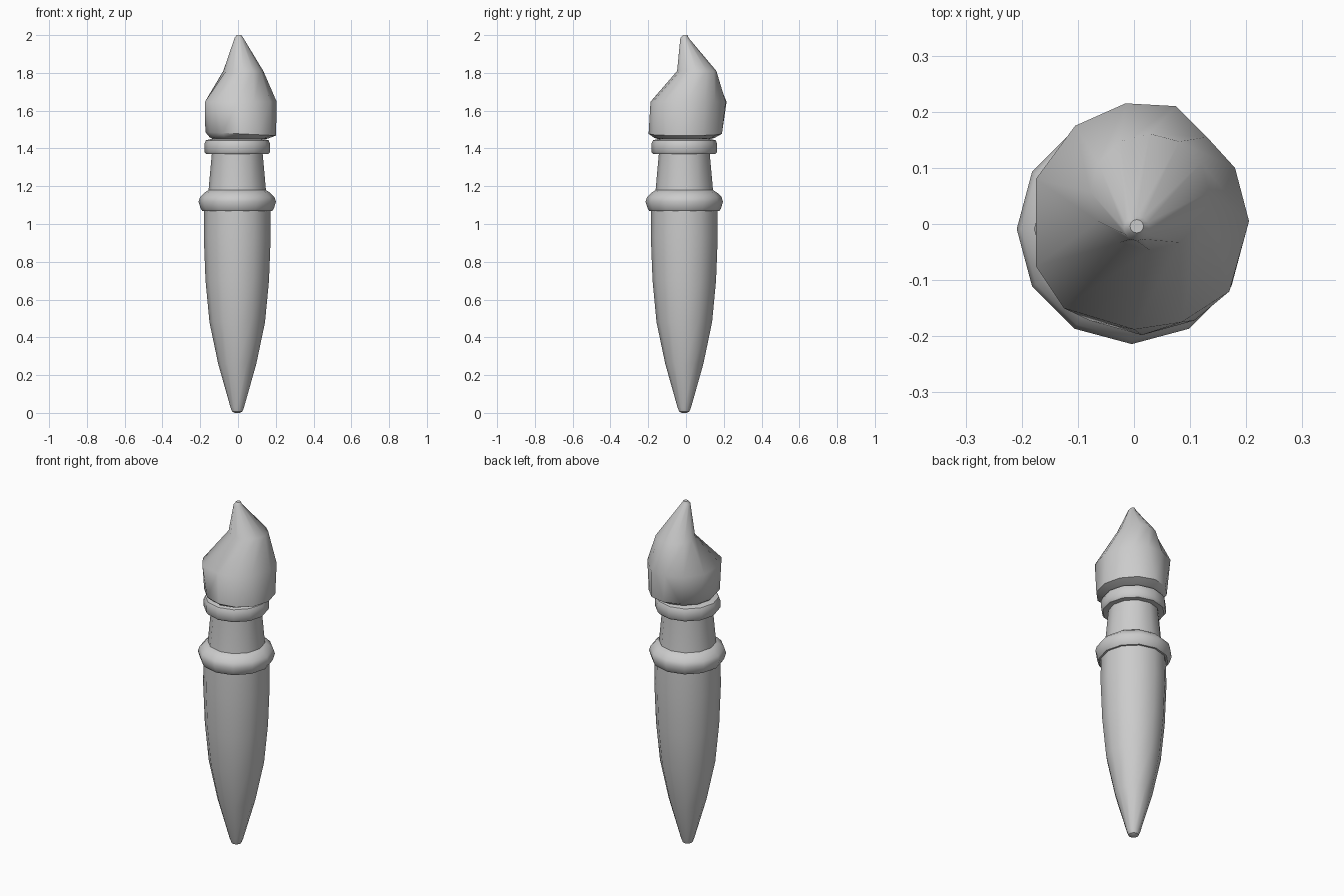
import bpy, bmesh, math

if "Cube" in bpy.data.objects:
    bpy.data.objects.remove(bpy.data.objects["Cube"])

SIDES = 12
AX, AY = -0.004, -0.009   # axis of the turned parts


def loft(name, rings, angle=40):
    """Skin a closed body over rings, each a list of (x, y, z) points."""
    bm = bmesh.new()
    loops = [[bm.verts.new(p) for p in ring] for ring in rings]
    for a, b in zip(loops, loops[1:]):
        for i in range(SIDES):
            j = (i + 1) % SIDES
            bm.faces.new((a[i], a[j], b[j], b[i]))
    bm.faces.new(loops[0][::-1])
    bm.faces.new(loops[-1])
    bmesh.ops.recalc_face_normals(bm, faces=bm.faces)
    me = bpy.data.meshes.new(name)
    bm.to_mesh(me)
    bm.free()
    ob = bpy.data.objects.new(name, me)
    bpy.context.collection.objects.link(ob)
    bpy.ops.object.select_all(action='DESELECT')
    ob.select_set(True)
    bpy.context.view_layer.objects.active = ob
    bpy.ops.object.shade_smooth_by_angle(angle=math.radians(angle))
    return ob


def ellipse(cx, cy, rx, ry, z, tilt=0.0):
    pts = []
    for i in range(SIDES):
        a = 2 * math.pi * i / SIDES
        x, y = cx + rx * math.cos(a), cy + ry * math.sin(a)
        pts.append((x, y, z + tilt * x))
    return pts


def turned(name, profile, angle=40):
    return loft(name, [ellipse(AX, AY, r, r, z) for r, z in profile], angle)


# Tapered handle with a rounded lower tip
turned("handle", [(0.012, 0.0), (0.027, 0.007), (0.036, 0.03), (0.101, 0.26),
                  (0.147, 0.48), (0.168, 0.70), (0.177, 0.93), (0.175, 1.09)])

# Large bead above the handle
turned("lower_collar", [(0.15, 1.07), (0.186, 1.07), (0.194, 1.082), (0.205, 1.118),
                        (0.197, 1.143), (0.175, 1.165), (0.148, 1.182)], 50)

# Tapered ferrule, running up inside the head
turned("ferrule", [(0.155, 1.14), (0.151, 1.19), (0.134, 1.38), (0.134, 1.47)])

# Small bead below the bristles
turned("upper_collar", [(0.13, 1.37), (0.165, 1.37), (0.174, 1.382), (0.174, 1.425),
                        (0.166, 1.443), (0.13, 1.452)], 50)

# Bristle head: irregular widest outline, swept to an off-centre point
widest = [(0.205, 0.005), (0.18, 0.10), (0.13, 0.155), (0.075, 0.21),
          (-0.015, 0.215), (-0.105, 0.175), (-0.175, 0.08), (-0.175, -0.075),
          (-0.125, -0.15), (0.0, -0.188), (0.085, -0.175), (0.17, -0.12)]
loft("bristles", [
    ellipse(0.0, -0.008, 0.13, 0.13, 1.447),
    ellipse(0.005, -0.008, 0.155, 0.16, 1.456, -0.02),
    ellipse(0.014, -0.004, 0.187, 0.194, 1.478, -0.05),
    [(x, y, 1.647) for x, y in widest],
    ellipse(0.028, 0.057, 0.106, 0.104, 1.81),
    ellipse(0.005, -0.008, 0.023, 0.022, 1.985),
    ellipse(0.005, -0.004, 0.012, 0.012, 2.0),
], 45)
